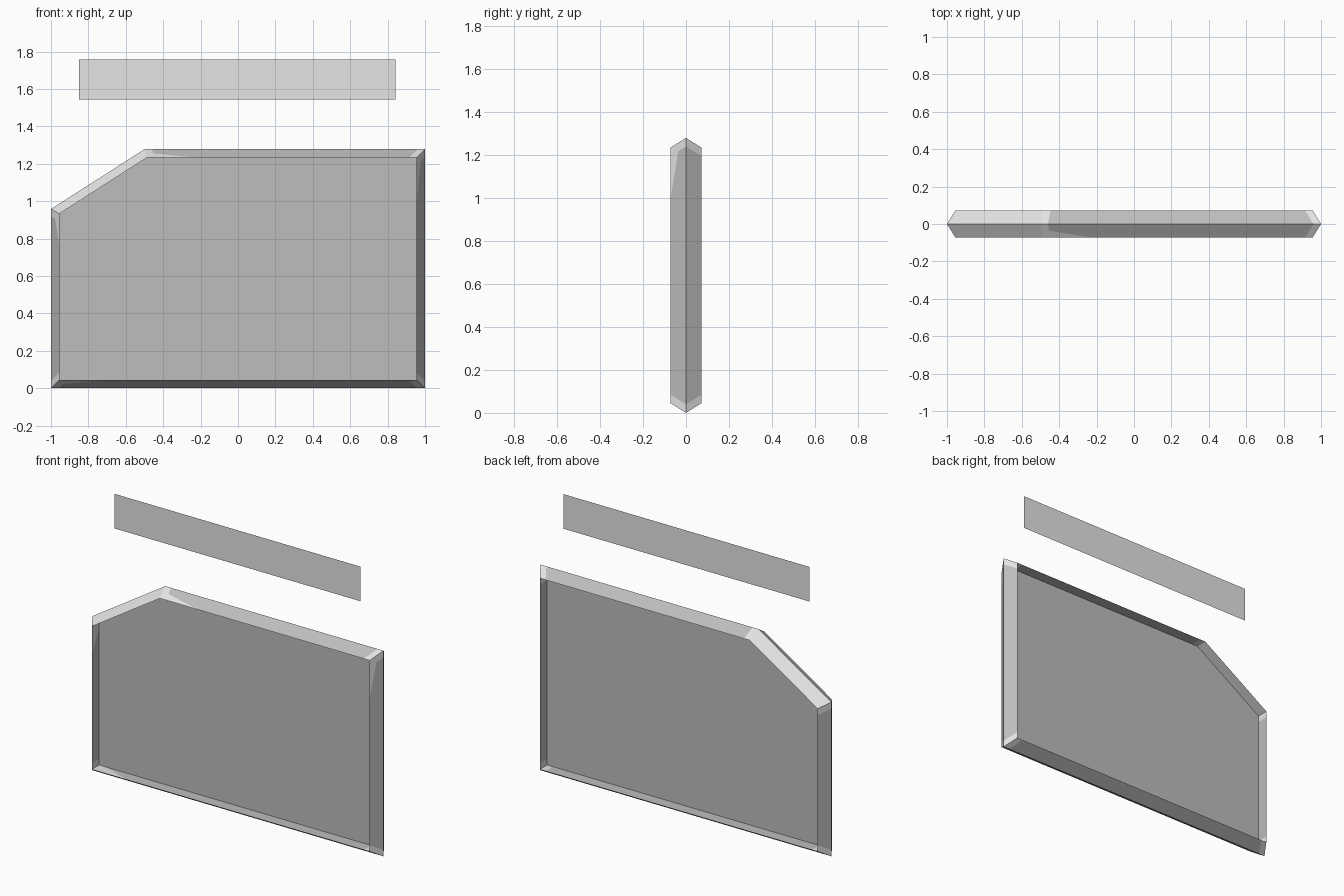
import bpy, bmesh
from mathutils import Vector

if "Cube" in bpy.data.objects:
    bpy.data.objects.remove(bpy.data.objects["Cube"])


def material(name, v):
    m = bpy.data.materials.new(name)
    m.diffuse_color = (v, v, v, 1)
    m.use_nodes = True
    m.node_tree.nodes["Principled BSDF"].inputs["Base Color"].default_value = m.diffuse_color
    return m


grey = material("mid grey", 0.51)
light = material("light grey", 0.78)


def finish(bm, name, mats):
    me = bpy.data.meshes.new(name)
    bm.to_mesh(me)
    bm.free()
    for m in mats:
        me.materials.append(m)
    ob = bpy.data.objects.new(name, me)
    bpy.context.collection.objects.link(ob)
    return ob


# Sign outline (x, z), clockwise seen from the front
outline = [Vector(p) for p in [(-1, 0), (-1, .958), (-.5, 1.278), (1, 1.278), (1, 0)]]
HALF, INSET, PATCH = 0.072, 0.045, 0.04
N = len(outline)


def inset_corner(i, amount):
    p = outline[i]
    a = (p - outline[i - 1]).normalized()
    b = (outline[(i + 1) % N] - p).normalized()
    na, nb = Vector((a.y, -a.x)), Vector((b.y, -b.x))
    return p + (na + nb) * amount / (1 + na.dot(nb))


inner = [inset_corner(i, INSET) for i in range(N)]
middle = [inset_corner(i, INSET / 2) for i in range(N)]


def row(bm, loop, i, y, start=PATCH, end=PATCH):
    """Vertices along edge i: its ends plus the two wear patch limits."""
    a, b = loop[i], loop[(i + 1) % N]
    d = (b - a).normalized()
    return [bm.verts.new((p.x, y, p.y)) for p in (a, a + d * start, b - d * end, b)]


# Worn patch lengths along the front rim of each edge (start, end)
front_wear = [(PATCH, .18), (PATCH, PATCH), (.26, PATCH), (.24, PATCH), (PATCH, .25)]
CHAMFER = 1

# Frame: double outer bevel and straight inner walls, worn corners
bm = bmesh.new()
for side in (-1, 1):
    for i in range(N):
        wear = front_wear[i] if side < 0 else (PATCH, PATCH)
        rows = [row(bm, outline, i, 0),
                row(bm, middle, i, side * HALF / 2),
                row(bm, inner, i, side * HALF, *wear),
                row(bm, inner, i, 0)]
        for r, s in zip(rows, rows[1:]):
            for k in range(3):
                f = bm.faces.new((r[k], r[k + 1], s[k + 1], s[k]))
                f.material_index = 0 if k == 1 and i != CHAMFER else 1
bmesh.ops.remove_doubles(bm, verts=bm.verts, dist=1e-4)
bmesh.ops.recalc_face_normals(bm, faces=bm.faces)
finish(bm, "bevelled_frame", [grey, light])

# Flat panel recessed in the middle of the frame
bm = bmesh.new()
bm.faces.new([bm.verts.new((p.x, 0, p.y)) for p in reversed(inner)])
finish(bm, "centre_panel", [grey])

# Thin strip floating above the frame
bm = bmesh.new()
bm.faces.new([bm.verts.new((x, 0, z)) for x, z in
              [(-.85, 1.543), (.843, 1.543), (.843, 1.758), (-.85, 1.758)]])
finish(bm, "upper_strip", [light])
